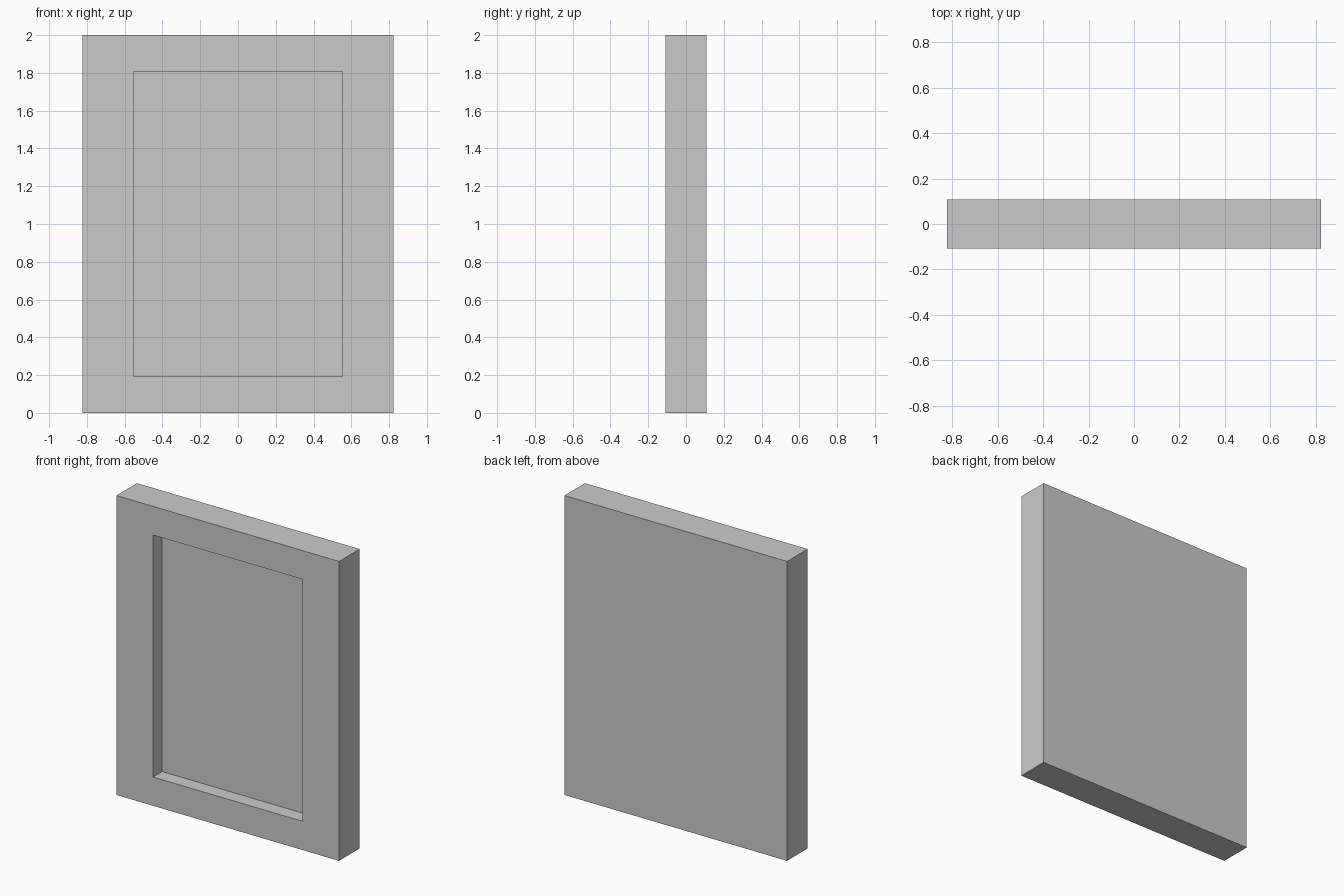
import bpy, bmesh
from mathutils import Vector

if "Cube" in bpy.data.objects:
    bpy.data.objects.remove(bpy.data.objects["Cube"])

WIDTH, DEPTH, HEIGHT = 1.645, 0.216, 2.0
OPEN_W, OPEN_H, RECESS = 1.105, 1.616, 0.096

bm = bmesh.new()

# Solid slab standing on the ground
bmesh.ops.create_cube(bm, size=1)
bmesh.ops.scale(bm, vec=(WIDTH, DEPTH, HEIGHT), verts=bm.verts)
bmesh.ops.translate(bm, vec=(0, 0, HEIGHT / 2), verts=bm.verts)

# Border on the front face: wide stiles, narrower rails
bm.normal_update()
front = min(bm.faces, key=lambda f: f.calc_center_median().y)
bmesh.ops.inset_region(bm, faces=[front], thickness=0.1)
for v in front.verts:
    v.co.x = OPEN_W / 2 if v.co.x > 0 else -OPEN_W / 2
    v.co.z = HEIGHT / 2 + (OPEN_H / 2 if v.co.z > HEIGHT / 2 else -OPEN_H / 2)

# Recessed panel: push the inner face back, leaving square walls
panel = bmesh.ops.extrude_discrete_faces(bm, faces=[front])["faces"][0]
bmesh.ops.translate(bm, vec=Vector((0, RECESS, 0)), verts=panel.verts)
bmesh.ops.recalc_face_normals(bm, faces=bm.faces)

mesh = bpy.data.meshes.new("recessed_frame")
bm.to_mesh(mesh)
bm.free()
bpy.context.collection.objects.link(bpy.data.objects.new("recessed_frame", mesh))
